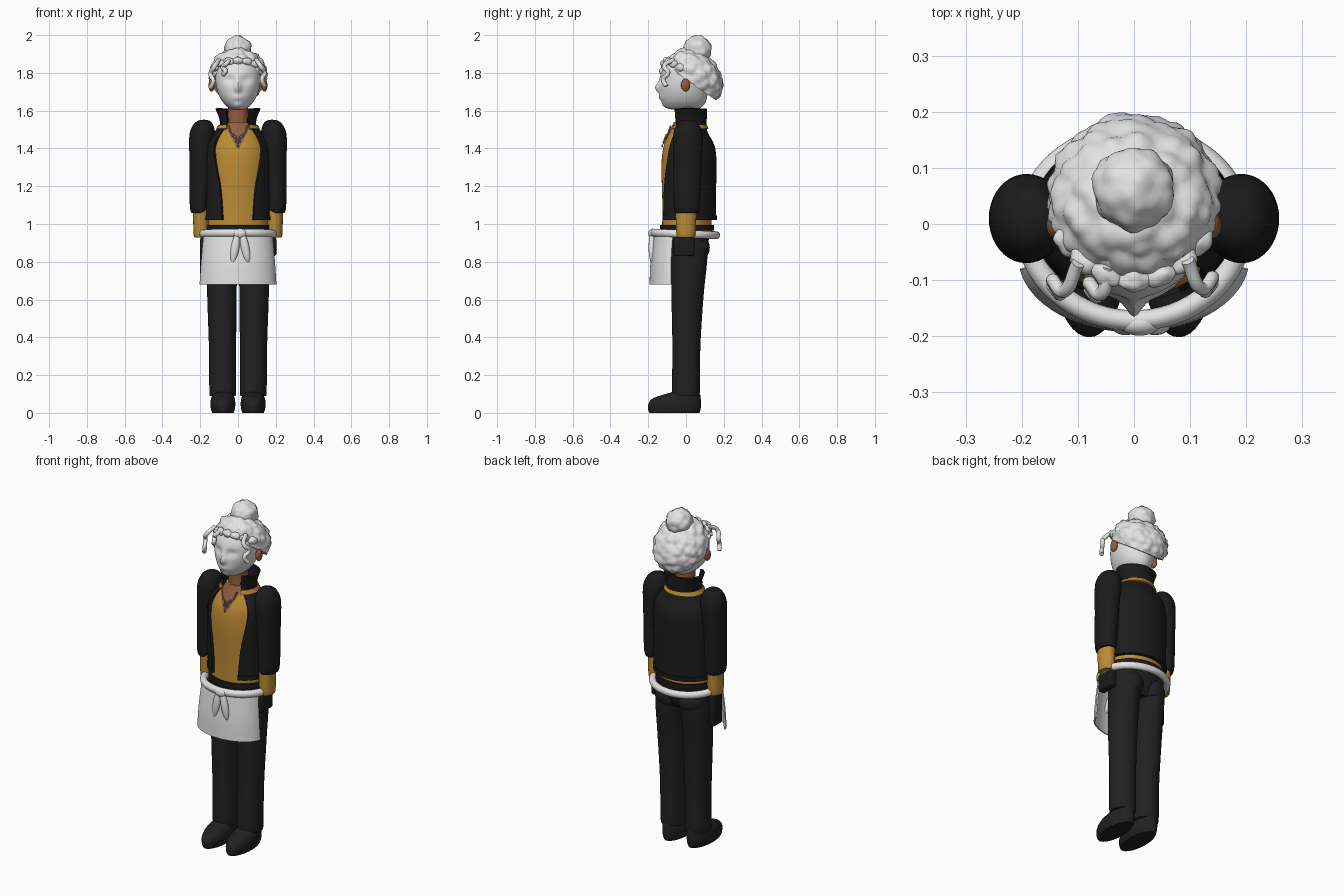
import bpy, bmesh, math
from mathutils import Vector, Matrix, noise

cube = bpy.data.objects.get("Cube")
if cube:
    bpy.data.objects.remove(cube)
parts = []


def material(name, *rgb):
    m = bpy.data.materials.new(name)
    m.use_nodes = True
    m.diffuse_color = (*rgb, 1)
    m.node_tree.nodes["Principled BSDF"].inputs["Base Color"].default_value = (*rgb, 1)
    return m


BLACK = material("jacket black", .011, .011, .011)
CHARCOAL = material("trouser charcoal", .015, .015, .015)
YELLOW = material("shirt mustard", .5, .26, .035)
WHITE = material("soft white", .77, .77, .77)
SKIN = material("skin brown", .3, .11, .05)
SILVER = material("necklace silver", .3, .3, .3)


def add_object(name, data, mat):
    data.materials.append(mat)
    ob = bpy.data.objects.new(name, data)
    bpy.context.collection.objects.link(ob)
    parts.append(ob)
    return ob


def add_bmesh(name, bm, mat):
    me = bpy.data.meshes.new(name)
    bm.to_mesh(me)
    bm.free()
    return add_object(name, me, mat)


def smooth_rows(rows, steps=5):
    """Pass a Catmull-Rom spline through the rows of a loft."""
    out = []
    last = len(rows) - 1
    for i in range(last):
        p, q, r, s = (rows[max(0, min(last, i + k))] for k in (-1, 0, 1, 2))
        for j in range(steps):
            t = j / steps
            out.append([b + t * (c - a + t * (2*a - 5*b + 4*c - d + t * (3*(b - c) + d - a))) / 2
                        for a, b, c, d in zip(p, q, r, s)])
    return out + [rows[-1]]


def loft(name, rows, mat, segs=40, thick=0, patch=False, side=1):
    """Stack ellipses (z, cx, cy, rx, ry[, angle]); an angle leaves a front gap or keeps a front patch."""
    bm = bmesh.new()
    opened = len(rows[0]) > 5
    rings = []
    for z, cx, cy, rx, ry, *gap in smooth_rows(rows):
        start, end = 0, math.tau
        if opened:
            start, end = (-gap[0], gap[0]) if patch else (gap[0], math.tau - gap[0])
        ring = []
        for k in range(segs + opened):
            a = start + (end - start) * k / segs
            ring.append(bm.verts.new((side * (cx + rx * math.sin(a)), cy - ry * math.cos(a), z)))
        rings.append(ring)
    for lo, hi in zip(rings, rings[1:]):
        for k in range(segs):
            n = (k + 1) % len(lo)
            bm.faces.new((lo[k], lo[n], hi[n], hi[k]))
    if not opened:
        bm.faces.new(rings[0][::-1])
        bm.faces.new(rings[-1])
        bmesh.ops.recalc_face_normals(bm, faces=bm.faces)
    ob = add_bmesh(name, bm, mat)
    if thick:
        mod = ob.modifiers.new("thickness", 'SOLIDIFY')
        mod.thickness = thick
        mod.offset = -1
    return ob


def blob(name, loc, size, mat, tilt=(0, 'X'), lumps=0, scale=20, cut=None, detail=4):
    """Ellipsoid, optionally tilted, made lumpy and trimmed by a plane."""
    bm = bmesh.new()
    bmesh.ops.create_icosphere(bm, subdivisions=detail, radius=1)
    frame = Matrix.Translation(loc) @ Matrix.Rotation(tilt[0], 4, tilt[1]) @ Matrix.Diagonal((*size, 1))
    bm.transform(frame)
    if lumps:
        for v in bm.verts:
            near = noise.voronoi(v.co * scale)[0][0]
            v.co += (v.co - Vector(loc)).normalized() * lumps * (.5 - near)
    if cut:
        geom = bm.verts[:] + bm.edges[:] + bm.faces[:]
        found = bmesh.ops.bisect_plane(bm, geom=geom, plane_co=cut[0], plane_no=cut[1], clear_inner=True)
        edges = [e for e in found["geom_cut"] if isinstance(e, bmesh.types.BMEdge)]
        bmesh.ops.holes_fill(bm, edges=edges)
    return add_bmesh(name, bm, mat)


def box(name, loc, size, mat, bevel=.012):
    bm = bmesh.new()
    bmesh.ops.create_cube(bm, size=1)
    bm.transform(Matrix.Translation(loc) @ Matrix.Diagonal((*size, 1)))
    ob = add_bmesh(name, bm, mat)
    mod = ob.modifiers.new("round", 'BEVEL')
    mod.width, mod.segments = bevel, 3


def tube(name, points, radius, mat):
    cu = bpy.data.curves.new(name, 'CURVE')
    cu.dimensions = '3D'
    cu.bevel_depth, cu.bevel_resolution, cu.use_fill_caps = radius, 3, True
    sp = cu.splines.new('BEZIER')
    sp.bezier_points.add(len(points) - 1)
    for bp, p in zip(sp.bezier_points, points):
        bp.co = p
        bp.handle_left_type = bp.handle_right_type = 'AUTO'
    add_object(name, cu, mat)


# Shirt, bare chest and neck
torso = [(.96, 0, .005, .162, .132), (1.1, 0, .005, .16, .13), (1.3, 0, .005, .163, .135),
         (1.4, 0, .005, .155, .126), (1.46, 0, .005, .132, .104), (1.5, 0, .005, .1, .085),
         (1.54, 0, .005, .065, .065)]
loft("shirt", torso, YELLOW, 64)
chest = [(z, cx, cy, rx + .004, ry + .004, a) for (z, cx, cy, rx, ry), a in zip(torso[3:], (.03, .27, .55, 1))]
loft("bare_chest", chest, SKIN, 16, patch=True)
loft("neck", [(1.48, 0, .005, .06, .06), (1.55, 0, .005, .054, .054), (1.66, 0, .005, .054, .054)], SKIN)

# Necklace with hanging beads
tube("necklace", [(x, -.088 - .35 * (1.5 - z), z) for x, z in
                  ((-.05, 1.52), (-.03, 1.47), (0, 1.45), (.03, 1.47), (.05, 1.52))], .004, SILVER)
for i in range(-2, 3):
    for j in range(3 - abs(i)):
        z = 1.45 + .01 * abs(i) - .018 * j
        blob("necklace_bead", (.012 * i, -.093 - .38 * (1.5 - z), z), (.005, .005, .009), SILVER, detail=2)

# Open jacket, standing collar and trim
loft("jacket", [(1.02, 0, .01, .178, .148, .48), (1.2, 0, .01, .18, .15, .57), (1.36, 0, .01, .18, .15, .78),
                (1.43, 0, .01, .168, .135, .82), (1.48, 0, .012, .13, .105, .78),
                (1.54, 0, .015, .088, .085, .7)], BLACK, 56, .015)
loft("jacket_hem", [(1.02, 0, .01, .183, .153, .48), (1.045, 0, .01, .183, .153, .48)], BLACK, 56, .012)
loft("collar_trim", [(1.505, 0, .015, .116, .104, .6), (1.525, 0, .015, .104, .096, .6)], YELLOW, 40, .01)
loft("collar", [(1.515, 0, .018, .093, .09, .7), (1.56, 0, .018, .1, .092, .62),
                (1.61, 0, .018, .12, .094, .58)], BLACK, 40, .012)

# Waist: belt, sash, apron and knot
loft("belt", [(.965, 0, .005, .172, .142), (.995, 0, .005, .172, .142)], BLACK, 48)
bpy.ops.mesh.primitive_torus_add(major_radius=.19, minor_radius=.021, major_segments=64, location=(0, -.005, .947))
sash = bpy.context.object
sash.name = "sash"
sash.scale = (1, .88, 1)
sash.rotation_euler.x = -.04
sash.data.materials.append(WHITE)
parts.append(sash)
loft("apron", [(.68, 0, -.06, .206, .133, 1.42), (.8, 0, -.06, .198, .128, 1.42),
               (.95, 0, -.05, .185, .12, 1.4)], WHITE, 32, .008, patch=True)
blob("apron_knot", (.01, -.178, .95), (.036, .021, .026), WHITE)
for x, turn, length in ((-.015, .17, .083), (.038, -.2, .08)):
    blob("apron_tie", (x, -.18, .875), (.022, .018, length), WHITE, (turn, 'Y'))

# Hips and pockets
loft("hips", [(.82, 0, .01, .1, .07), (.87, 0, .01, .155, .1), (.97, 0, .005, .163, .125)], CHARCOAL, 48)
box("left_pouch", (.18, -.01, .88), (.045, .11, .1), BLACK)
box("right_holster", (-.18, -.02, .83), (.04, .08, .2), BLACK)

# Limbs and ears, mirrored
for side, label in ((1, "left"), (-1, "right")):
    loft(label + "_sleeve", [(1.06, .2, .005, .04, .055), (1.065, .202, .005, .048, .064), (1.12, .202, .005, .054, .07),
                             (1.3, .198, .008, .058, .075), (1.46, .19, .01, .068, .079),
                             (1.52, .185, .01, .055, .062), (1.545, .182, .01, .033, .038),
                             (1.552, .18, .01, .005, .005)], BLACK, side=side)
    loft(label + "_cuff", [(.93, .195, 0, .03, .04), (.945, .195, 0, .04, .05),
                           (1.08, .195, 0, .043, .056)], YELLOW, side=side)
    loft(label + "_trouser_leg", [(.09, .081, 0, .068, .07), (.13, .081, 0, .071, .074), (.35, .082, .002, .072, .074),
                                  (.62, .085, .008, .078, .085), (.82, .086, .018, .08, .095),
                                  (.95, .084, .01, .078, .1)], CHARCOAL, side=side)
    blob(label + "_seat", (side * .075, .05, .875), (.08, .076, .075), CHARCOAL)
    loft(label + "_shoe", [(0, .08, -.062, .056, .132), (.015, .08, -.062, .062, .138), (.045, .08, -.06, .066, .14),
                           (.075, .08, -.05, .063, .128), (.095, .08, -.025, .055, .1),
                           (.115, .08, .005, .05, .06)], CHARCOAL, side=side)
    blob(label + "_ear", (side * .14, -.002, 1.735), (.016, .024, .034), SKIN)

# Head with a softly modelled face
head = loft("head", [(1.605, 0, -.01, .025, .05), (1.615, 0, -.012, .05, .09), (1.65, 0, -.012, .084, .118),
                     (1.7, 0, -.012, .108, .127), (1.76, 0, -.01, .119, .127), (1.82, 0, -.005, .114, .118),
                     (1.88, 0, 0, .08, .08), (1.9, 0, 0, .02, .02)], WHITE, 96)
features = [(0, 1.72, .017, .022, .022), (0, 1.75, .014, .035, .008), (0, 1.67, .03, .012, .008),
            (0, 1.625, .03, .014, .008), (.045, 1.765, .028, .018, -.013), (-.045, 1.765, .028, .018, -.013)]
for v in head.data.vertices:
    if v.co.y < -.02:
        v.co.y -= sum(push * math.exp(-((v.co.x - x) / w) ** 2 - ((v.co.z - z) / h) ** 2)
                      for x, z, w, h, push in features)

# Curly hair, bun and loose strands
blob("hair", (0, .05, 1.785), (.152, .12, .168), WHITE, (math.pi / 4, 'X'), .022, 24,
     ((0, 0, 1.765), (0, .57, .82)), 5)
blob("hair_bun", (0, .062, 1.924), (.074, .074, .072), WHITE, lumps=.014, scale=26)
for i in range(-3, 4):
    a = i * .36
    blob("fringe_curl", (.135 * math.sin(a), .03 - .13 * math.cos(a), 1.865 - .004 * i * i),
         (.03, .02, .02), WHITE, (a, 'Z'), .01, 40, detail=3)
for x, y, low in ((-.125, -.1, 1.72), (.12, -.095, 1.73), (-.06, -.105, 1.79)):
    out = math.copysign(.02, x)
    drop = (1.87 - low) / 4
    tube("loose_strand", [(x * .8, y + .03, 1.87), (x, y - .02, 1.87 - drop), (x + out, y, 1.87 - 2 * drop),
                          (x + out / 3, y - .025, 1.87 - 3 * drop), (x + out, y - .01, low)], .012, WHITE)

# Bake modifiers and curves, then smooth everything except sharp edges
bpy.ops.object.select_all(action='DESELECT')
for ob in parts:
    ob.select_set(True)
bpy.context.view_layer.objects.active = parts[0]
bpy.ops.object.convert(target='MESH')
bpy.ops.object.shade_smooth_by_angle(angle=math.radians(40))
